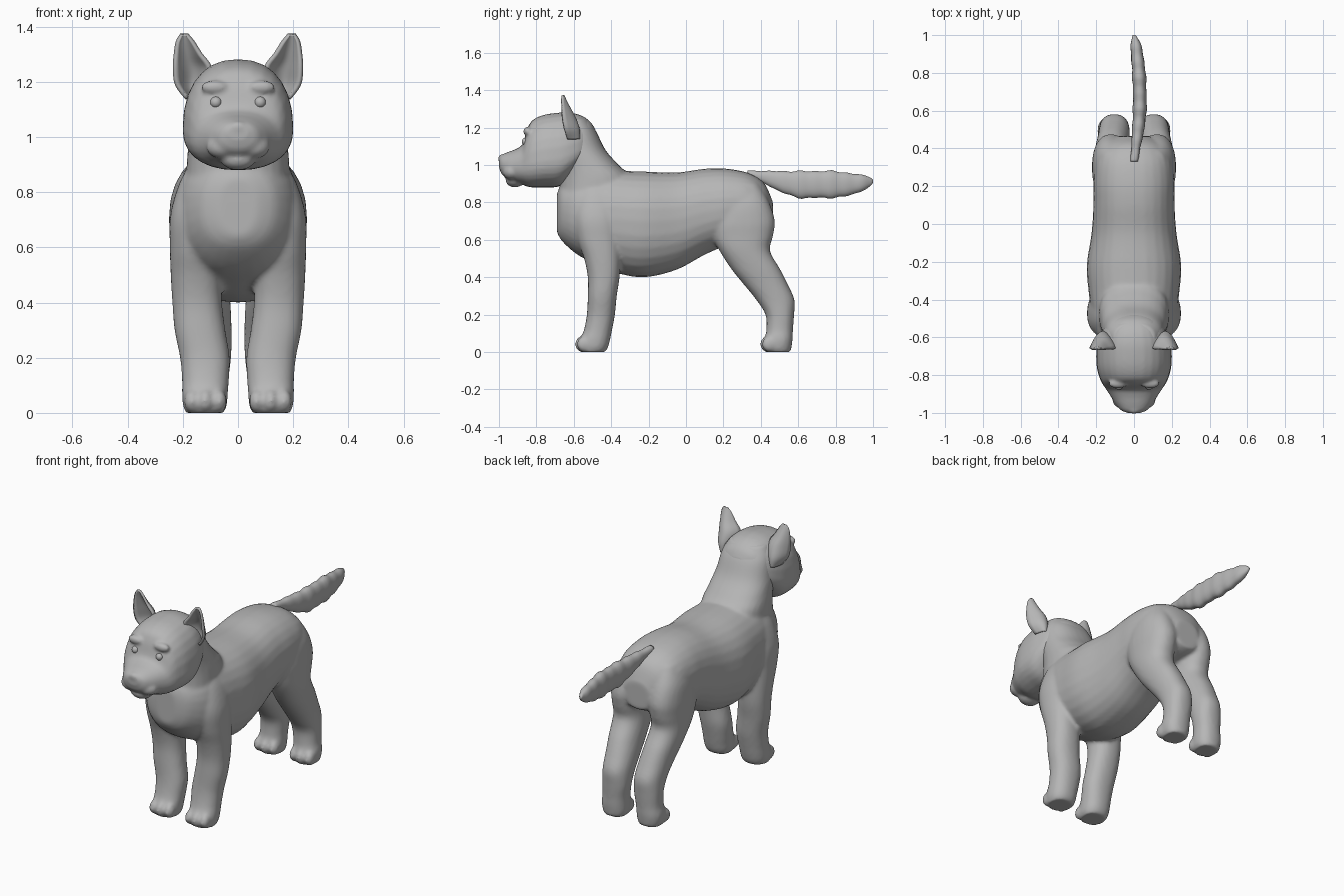
import bpy, bmesh, math
from mathutils import Matrix, Vector

grey = bpy.data.materials.new("plain grey")
grey.diffuse_color = (0.47, 0.47, 0.47, 1)


def spline(rows, n):
    """Catmull-Rom interpolation of section rows."""
    out = []
    for i in range(len(rows) - 1):
        a, b, c, d = (rows[max(i - 1, 0)], rows[i], rows[i + 1], rows[min(i + 2, len(rows) - 1)])
        for k in range(n):
            t = k / n
            out.append([0.5 * (2 * q + (r - p) * t + (2 * p - 5 * q + 4 * r - s) * t * t
                               + (3 * q - p - 3 * r + s) * t ** 3)
                        for p, q, r, s in zip(a, b, c, d)])
    out.append(list(rows[-1]))
    return out


def power(v, p=0.88):
    return math.copysign(abs(v) ** p, v)


def loft(bm, axis, rows, side=1, wobble=0.0, seg=28):
    """Rows: position, centre x, half width, low, high[, widest level]."""
    rows = [r if len(r) == 6 else (*r, (r[3] + r[4]) / 2) for r in rows]
    rings = []
    for s, cx, w, lo, hi, mid in spline(rows, 5):
        f = 1 + wobble * (math.sin(s * 75) + 0.6 * math.sin(s * 43))
        ring = []
        for i in range(seg):
            t = 2 * math.pi * i / seg
            x = side * (cx + w * f * power(math.cos(t)))
            k = power(math.sin(t))
            v = mid + f * k * ((hi - mid) if k > 0 else (mid - lo))
            ring.append(bm.verts.new((x, s, v) if axis == "y" else (x, v, s)))
        rings.append(ring)
    for a, b in zip(rings, rings[1:]):
        for i in range(seg):
            j = (i + 1) % seg
            bm.faces.new((a[i], a[j], b[j], b[i]))
    bm.faces.new(rings[0])
    bm.faces.new(rings[-1])


def blob(bm, centre, radii):
    m = Matrix.Translation(Vector(centre)) @ Matrix.Diagonal((*radii, 1))
    bmesh.ops.create_uvsphere(bm, u_segments=20, v_segments=14, radius=1, matrix=m)


def finish(name, bm, voxel=0, smooth=4):
    bmesh.ops.recalc_face_normals(bm, faces=bm.faces)
    for f in bm.faces:
        f.smooth = True
    me = bpy.data.meshes.new(name)
    bm.to_mesh(me)
    bm.free()
    me.materials.append(grey)
    ob = bpy.data.objects.new(name, me)
    bpy.context.collection.objects.link(ob)
    if voxel:
        r = ob.modifiers.new("fuse", "REMESH")
        r.mode = "VOXEL"
        r.voxel_size = voxel
        r.use_smooth_shade = True
        s = ob.modifiers.new("soften", "SMOOTH")
        s.factor = 0.5
        s.iterations = smooth
    return ob


# Trunk
bm = bmesh.new()
loft(bm, "y", [
    (-.69, 0, .07, .64, .85, .75), (-.66, 0, .14, .59, .90, .75),
    (-.58, 0, .20, .52, .95, .73), (-.48, 0, .225, .47, .98, .71),
    (-.36, 0, .24, .42, .97, .71), (-.22, 0, .25, .40, .965, .70),
    (-.05, 0, .225, .44, .96, .71), (.10, 0, .215, .52, .98, .75),
    (.22, 0, .215, .57, .98, .77), (.34, 0, .20, .60, .955, .78),
    (.42, 0, .15, .62, .90, .76), (.465, 0, .08, .64, .80, .72)])
# Neck
loft(bm, "z", [
    (.78, 0, .19, -.685, -.30), (.92, 0, .185, -.675, -.29),
    (1.0, 0, .175, -.68, -.36), (1.08, 0, .165, -.71, -.43),
    (1.18, 0, .15, -.71, -.48), (1.25, 0, .11, -.68, -.53)])

front = [
    (0, .12, .07, -.565, -.43), (.03, .12, .08, -.57, -.415),
    (.07, .12, .083, -.565, -.405), (.12, .118, .085, -.545, -.395),
    (.20, .12, .09, -.53, -.38), (.30, .138, .092, -.525, -.37),
    (.40, .148, .09, -.525, -.355), (.50, .152, .092, -.545, -.35),
    (.60, .15, .097, -.58, -.35), (.72, .145, .10, -.60, -.35),
    (.85, .125, .08, -.58, -.36), (.92, .10, .05, -.54, -.40)]
hind = [
    (0, .115, .065, .425, .56), (.03, .115, .075, .42, .565),
    (.07, .115, .078, .42, .57), (.12, .11, .075, .43, .572),
    (.20, .105, .08, .425, .578), (.28, .105, .082, .375, .58),
    (.36, .11, .085, .31, .545), (.44, .118, .088, .245, .505),
    (.54, .125, .092, .18, .45), (.62, .125, .095, .14, .465),
    (.70, .122, .10, .125, .475), (.80, .115, .095, .16, .445),
    (.90, .095, .07, .22, .39)]
# Legs and toes
for side in (-1, 1):
    for rows, toe_y in ((front, -.555), (hind, .435)):
        loft(bm, "z", rows, side)
        for dx in (-.05, 0, .05):
            blob(bm, (side * (.118 + dx), toe_y + abs(dx) * .2, .042), (.028, .04, .042))
finish("body_and_legs", bm, .011, 5)

# Head with muzzle
bm = bmesh.new()
loft(bm, "y", [
    (-1.0, 0, .035, .99, 1.04, 1.015), (-.985, 0, .07, .95, 1.055, 1.0),
    (-.95, 0, .10, .925, 1.07, .99), (-.91, 0, .125, .905, 1.085, .99),
    (-.875, 0, .148, .895, 1.11, .99), (-.85, 0, .165, .885, 1.19, 1.0),
    (-.82, 0, .18, .88, 1.24, 1.01), (-.76, 0, .197, .88, 1.268, 1.02),
    (-.68, 0, .20, .885, 1.28, 1.03), (-.62, 0, .19, .93, 1.28, 1.05),
    (-.56, 0, .165, 1.0, 1.265, 1.08), (-.51, 0, .12, 1.06, 1.23, 1.12),
    (-.48, 0, .06, 1.10, 1.18, 1.14)])
blob(bm, (0, -.915, .92), (.065, .05, .04))          # chin
blob(bm, (0, -.985, 1.035), (.032, .02, .022))       # nose
for side in (-1, 1):
    blob(bm, (side * .055, -.93, .965), (.06, .05, .045))    # jowl
    blob(bm, (side * .085, -.845, 1.18), (.05, .025, .025))  # brow
finish("head", bm, .009, 4)

# Eyes
bm = bmesh.new()
for side in (-1, 1):
    blob(bm, (side * .08, -.857, 1.125), (.021, .021, .021))
finish("eyes", bm)

# Ears: cupped shells, open to the front (z, inner x, outer x, back y, cup depth)
bm = bmesh.new()
rows = spline([
    (1.14, .145, .185, -.575, .06), (1.19, .11, .222, -.575, .075),
    (1.25, .10, .230, -.595, .065), (1.30, .135, .227, -.622, .04),
    (1.345, .163, .220, -.645, .018), (1.372, .185, .205, -.657, .004)], 4)
for side in (-1, 1):
    grid = []
    for z, xi, xo, yb, depth in rows:
        us = [i / 6 - 1 for i in range(13)]
        grid.append([bm.verts.new((side * ((xi + xo) / 2 + (xo - xi) / 2 * u),
                                   yb - depth * u * u, z)) for u in us])
    for a, b in zip(grid, grid[1:]):
        for i in range(12):
            bm.faces.new((a[i], a[i + 1], b[i + 1], b[i]))
ears = finish("ears", bm)
sol = ears.modifiers.new("thickness", "SOLIDIFY")
sol.thickness = .014
sol.offset = 0

# Tail: shaggy, slightly bent to one side
bm = bmesh.new()
loft(bm, "y", [
    (.33, 0, .02, .93, .97), (.42, .012, .025, .90, .968),
    (.50, .022, .032, .86, .967), (.60, .03, .036, .825, .967),
    (.70, .03, .036, .825, .967), (.80, .026, .036, .825, .967),
    (.88, .018, .033, .84, .955), (.95, .01, .027, .865, .945),
    (.985, .004, .016, .885, .935), (1.0, 0, .008, .905, .92)], wobble=.045)
finish("tail", bm)
